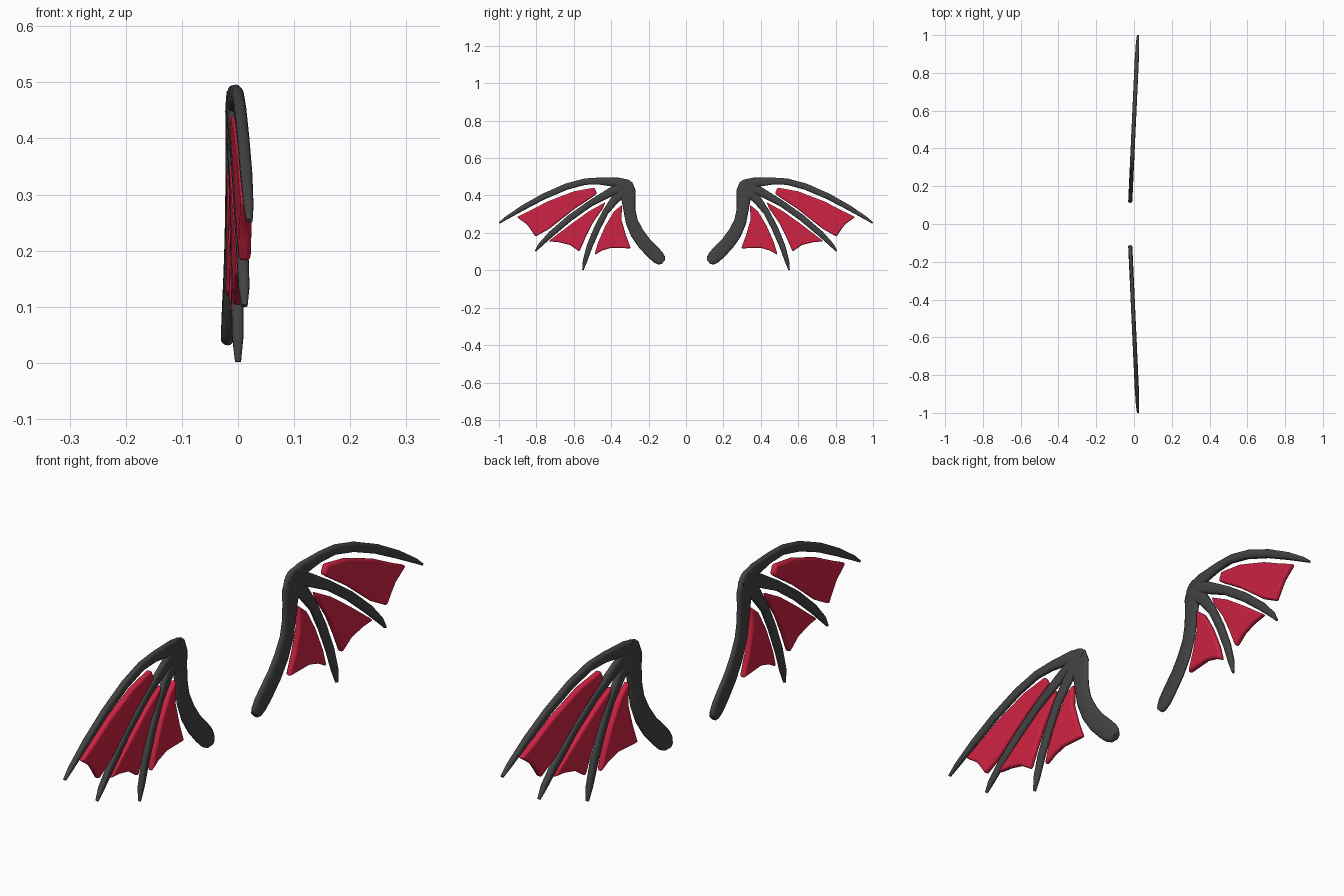
import bpy, bmesh, math
from mathutils import Vector

cube = bpy.data.objects.get("Cube")
if cube:
    bpy.data.objects.remove(cube, do_unlink=True)

HALF_THICK = 0.011


def make_material(name, rgb):
    mat = bpy.data.materials.new(name)
    mat.use_nodes = True
    mat.diffuse_color = (*rgb, 1)
    mat.node_tree.nodes["Principled BSDF"].inputs["Base Color"].default_value = (*rgb, 1)
    return mat


charcoal = make_material("charcoal", (0.056, 0.056, 0.056))
crimson = make_material("crimson", (0.62, 0.016, 0.055))


def place(side, y, z, depth):
    """Each wing lies in a plane that leans slightly forward in x toward its tip."""
    return Vector(((y - 0.55) * 0.046 + depth, side * y, z))


def finish(bm, name, mat):
    bmesh.ops.recalc_face_normals(bm, faces=bm.faces)
    mesh = bpy.data.meshes.new(name)
    bm.to_mesh(mesh)
    bm.free()
    mesh.materials.append(mat)
    obj = bpy.data.objects.new(name, mesh)
    bpy.context.collection.objects.link(obj)
    bpy.ops.object.select_all(action="DESELECT")
    obj.select_set(True)
    bpy.context.view_layer.objects.active = obj
    bpy.ops.object.shade_smooth_by_angle(angle=math.radians(50))
    return obj


def make_bone(name, path, side, sides=16):
    """Loft a flattened, rounded section along (y, z, half width) points."""
    bm = bmesh.new()
    rings = []
    for i, (y, z, width) in enumerate(path):
        before, after = path[max(i - 1, 0)], path[min(i + 1, len(path) - 1)]
        along = Vector((after[0] - before[0], after[1] - before[1])).normalized()
        thick = HALF_THICK * min(1, width / 0.013) ** 0.6
        ring = []
        for k in range(sides):
            angle = math.tau * k / sides
            c, s = math.cos(angle), math.sin(angle)
            across = width * math.copysign(abs(c) ** 0.75, c)
            depth = thick * math.copysign(abs(s) ** 0.75, s)
            spot = place(side, y - along.y * across, z + along.x * across, depth)
            ring.append(bm.verts.new(spot))
        rings.append(ring)
    for a, b in zip(rings, rings[1:]):
        for k in range(sides):
            n = (k + 1) % sides
            bm.faces.new((a[k], a[n], b[n], b[k]))
    bm.faces.new(rings[0])
    bm.faces.new(rings[-1])
    finish(bm, name, charcoal)


def make_membrane(name, outline, side):
    """Thick skin panel with rounded rims."""
    bm = bmesh.new()
    front = [bm.verts.new(place(side, y, z, HALF_THICK)) for y, z in outline]
    back = [bm.verts.new(place(side, y, z, -HALF_THICK)) for y, z in outline]
    bm.faces.new(front)
    bm.faces.new(back)
    for i in range(len(outline)):
        j = (i + 1) % len(outline)
        bm.faces.new((front[i], front[j], back[j], back[i]))
    obj = finish(bm, name, crimson)
    bevel = obj.modifiers.new("rounded rim", "BEVEL")
    bevel.width = 0.008
    bevel.segments = 3
    bevel.limit_method = "ANGLE"
    bevel.angle_limit = math.radians(60)


# Wing bones
bones = {
    "arm": [(.121, .044, .014), (.131, .052, .028), (.15, .07, .036), (.18, .1, .038),
            (.225, .147, .037), (.262, .2, .036), (.29, .26, .033), (.302, .32, .032),
            (.307, .37, .036), (.314, .42, .045), (.325, .458, .04), (.335, .478, .02)],
    "upper_finger": [(.292, .447, .014), (.31, .457, .027), (.36, .469, .026),
                     (.46, .477, .019), (.54, .474, .017), (.64, .447, .017),
                     (.76, .395, .016), (.87, .335, .014), (.96, .28, .009), (.998, .253, .004)],
    "middle_finger": [(.33, .45, .03), (.4, .42, .023), (.51, .358, .017), (.62, .28, .017),
                      (.72, .195, .016), (.78, .135, .011), (.805, .102, .004)],
    "lower_finger": [(.32, .43, .03), (.375, .385, .024), (.43, .312, .017), (.475, .225, .017),
                     (.515, .13, .016), (.54, .05, .012), (.551, .002, .004)],
}

# Skin panels between the bones
membranes = {
    "upper_membrane": [(.49, .442), (.6, .422), (.74, .368), (.84, .316), (.905, .285),
                       (.85, .245), (.828, .215), (.805, .18), (.73, .222), (.6, .325),
                       (.5, .392), (.475, .41)],
    "middle_membrane": [(.43, .365), (.52, .315), (.62, .243), (.735, .155), (.68, .15),
                        (.62, .135), (.57, .1), (.535, .18), (.497, .255), (.445, .33)],
    "lower_membrane": [(.342, .35), (.385, .315), (.43, .24), (.47, .15), (.49, .082),
                       (.45, .105), (.4, .12), (.295, .117), (.322, .19), (.345, .27)],
}

for label, side in (("front", -1), ("rear", 1)):
    for part, path in bones.items():
        make_bone(f"{label}_{part}", path, side)
    for part, outline in membranes.items():
        make_membrane(f"{label}_{part}", outline, side)
